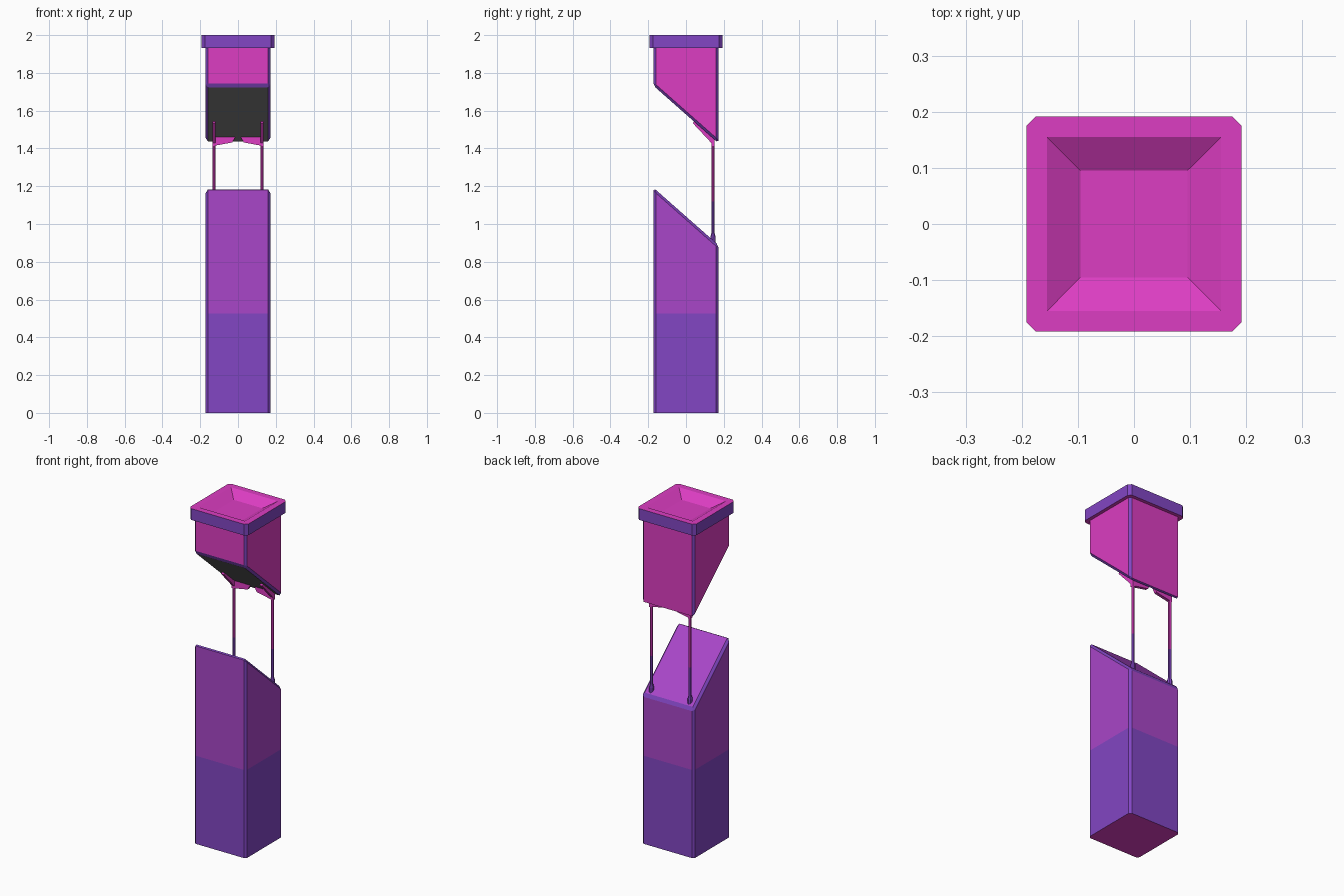
import bpy, bmesh
from mathutils import Vector

if "Cube" in bpy.data.objects:
    bpy.data.objects.remove(bpy.data.objects["Cube"])


def mat(name, hexcol):
    m = bpy.data.materials.new(name)
    lin = []
    for i in (0, 2, 4):
        c = int(hexcol[i:i + 2], 16) / 255
        lin.append(c / 12.92 if c <= 0.04045 else ((c + 0.055) / 1.055) ** 2.4)
    m.diffuse_color = (*lin, 1)
    m.use_nodes = True
    m.node_tree.nodes["Principled BSDF"].inputs["Base Color"].default_value = m.diffuse_color
    return m


PINK, INDIGO, VIOLET, GREY = range(4)
MATS = [mat("pink", "DC3DC2"), mat("indigo", "8246C3"),
        mat("violet", "A946C8"), mat("grey", "747474")]


def finish(bm, name):
    bm.normal_update()
    me = bpy.data.meshes.new(name)
    bm.to_mesh(me)
    bm.free()
    for m in MATS:
        me.materials.append(m)
    ob = bpy.data.objects.new(name, me)
    bpy.context.collection.objects.link(ob)
    return ob


def box(hw, z0, z1):
    """Square block; z0 and z1 are functions of y."""
    bm = bmesh.new()
    bmesh.ops.create_cube(bm, size=2)
    for v in bm.verts:
        v.co.x *= hw
        v.co.y *= hw
        v.co.z = z1(v.co.y) if v.co.z > 0 else z0(v.co.y)
    bm.normal_update()
    return bm


def chamfer(bm, edges, width):
    bmesh.ops.bevel(bm, geom=edges, offset=width, offset_type='OFFSET', segments=1,
                    profile=0.5, affect='EDGES', material=INDIGO)
    bm.normal_update()


def is_upright(e):
    d = e.verts[0].co - e.verts[1].co
    return abs(d.x) < 1e-4 and abs(d.y) < 1e-4


SLOPE = 0.30 / 0.34
HW = 0.172

# lower body: slanted top, contrasting chamfers, indigo lower half
bm = box(HW, lambda y: 0, lambda y: 1.04 - SLOPE * y)
for f in bm.faces:
    f.material_index = PINK if f.normal.z < -0.5 else VIOLET
chamfer(bm, [e for e in bm.edges if is_upright(e) or max(v.co.z for v in e.verts) > 0.1], 0.013)
bmesh.ops.bisect_plane(bm, geom=bm.verts[:] + bm.edges[:] + bm.faces[:],
                       plane_co=(0, 0, 0.525), plane_no=(0, 0, 1))
for f in bm.faces:
    if f.material_index == VIOLET and f.calc_center_median().z < 0.525:
        f.material_index = INDIGO
finish(bm, "lower_body")

# upper head: slanted grey underside
bm = box(HW, lambda y: 1.58 - SLOPE * y, lambda y: 1.94)
for f in bm.faces:
    f.material_index = GREY if f.normal.z < -0.5 else PINK
chamfer(bm, [e for e in bm.edges if is_upright(e) or min(v.co.z for v in e.verts) < 1.9], 0.013)
finish(bm, "upper_head")

# cap with a sunken square dish
bm = box(0.192, lambda y: 1.933, lambda y: 2.0)
for f in bm.faces:
    f.material_index = PINK if abs(f.normal.z) > 0.5 else INDIGO
chamfer(bm, [e for e in bm.edges if is_upright(e)], 0.017)
top = max(bm.faces, key=lambda f: f.calc_center_median().z)
outer = [v.co.copy() for v in top.verts]
rim = list(top.verts)
bmesh.ops.delete(bm, geom=[top], context='FACES_ONLY')
signs = [(-1, -1), (1, -1), (1, 1), (-1, 1)]
lip = [bm.verts.new((a * 0.155, b * 0.155, 2.0)) for a, b in signs]
floor = [bm.verts.new((a * 0.095, b * 0.095, 1.964)) for a, b in signs]


def quadrant(a, b):
    """The two chamfer vertices of one corner, counter-clockwise."""
    vs = [v for v in rim if v.co.x * a > 0 and v.co.y * b > 0]
    return sorted(vs, key=lambda v: Vector((a, b)).angle_signed(v.co.xy), reverse=True)


corners = [quadrant(a, b) for a, b in signs]
for i in range(4):
    j = (i + 1) % 4
    bm.faces.new((*corners[i], lip[i]))
    ends = min(((p, q) for p in corners[i] for q in corners[j]),
               key=lambda t: (t[0].co - t[1].co).length)
    bm.faces.new((ends[0], ends[1], lip[j], lip[i]))
    bm.faces.new((lip[i], lip[j], floor[j], floor[i]))
bm.faces.new(floor)
bmesh.ops.recalc_face_normals(bm, faces=bm.faces[:])
finish(bm, "cap")


def plate(name, pts, thick):
    """Extrude a flat outline along the vector thick."""
    bm = bmesh.new()
    f = bm.faces.new([bm.verts.new(p) for p in pts])
    r = bmesh.ops.extrude_face_region(bm, geom=[f])
    bmesh.ops.translate(bm, vec=thick,
                        verts=[g for g in r['geom'] if isinstance(g, bmesh.types.BMVert)])
    bmesh.ops.recalc_face_normals(bm, faces=bm.faces[:])
    return finish(bm, name)


# posts with feet, and the brackets joining them to the head
for s, side in ((-1, "left"), (1, "right")):
    bm = bmesh.new()
    rings = []
    for z, r in ((0.89, 0.014), (0.93, 0.014), (0.95, 0.009), (1.12, 0.009), (1.47, 0.009)):
        c = bmesh.ops.create_circle(bm, segments=8, radius=r)['verts']
        bmesh.ops.translate(bm, verts=c, vec=(s * 0.127, 0.143, z))
        rings.append(c)
    for k in range(4):
        for i in range(8):
            j = (i + 1) % 8
            f = bm.faces.new((rings[k][i], rings[k][j], rings[k + 1][j], rings[k + 1][i]))
            f.material_index = INDIGO if k < 3 else PINK
    bmesh.ops.recalc_face_normals(bm, faces=bm.faces[:])
    finish(bm, side + "_post")

    x = s * 0.127 - 0.009
    plate(side + "_front_bracket",
          [(x, 0.035, 1.535), (x, 0.152, 1.41), (x, 0.152, 1.46), (x, 0.05, 1.55)],
          (0.018, 0, 0))
    plate(side + "_inner_bracket",
          [(s * 0.136, 0.134, 1.412), (s * 0.03, 0.134, 1.432),
           (s * 0.012, 0.134, 1.465), (s * 0.136, 0.134, 1.465)],
          (0, 0.018, 0))
